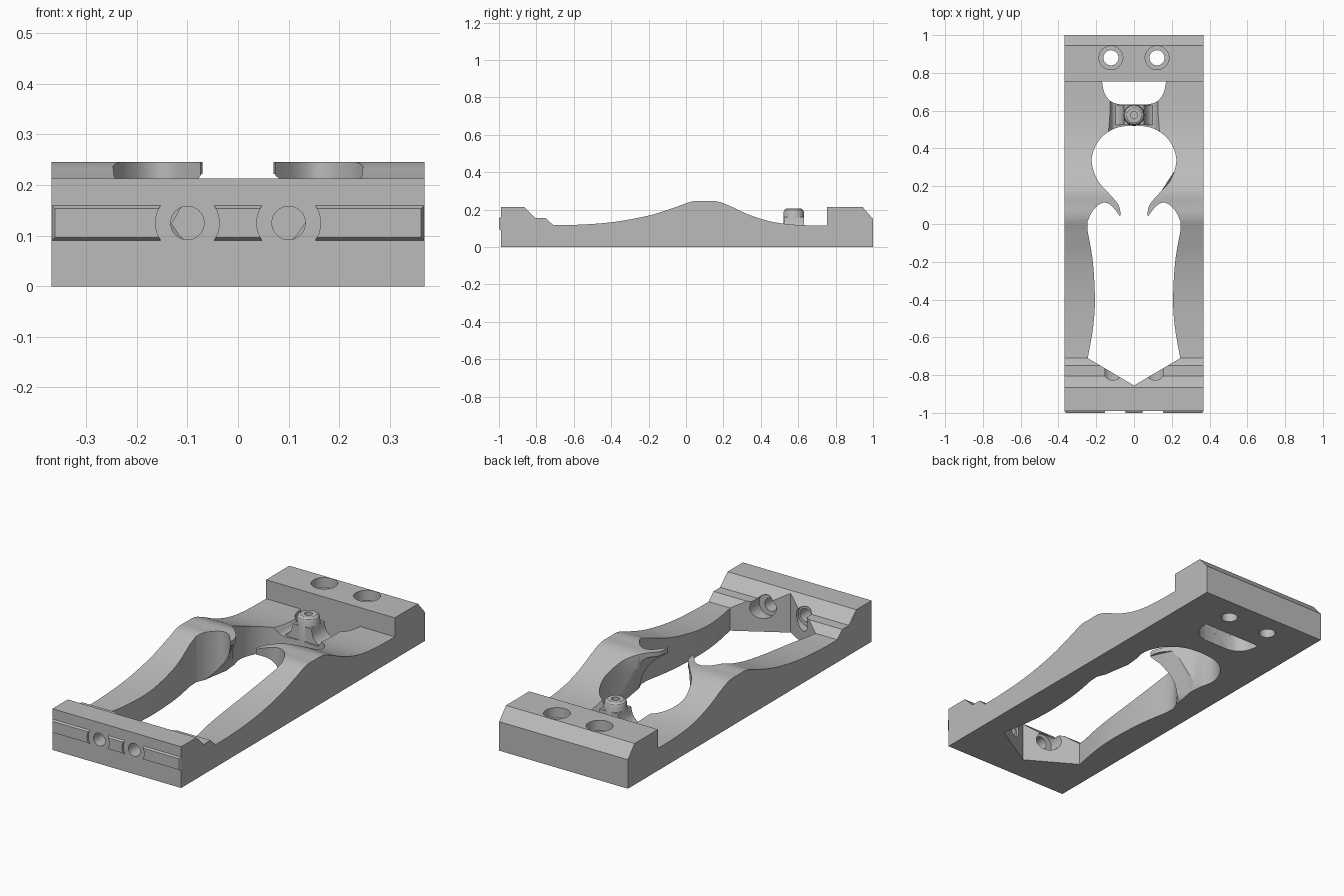
import bpy, bmesh, math
from mathutils import Vector

if "Cube" in bpy.data.objects:
    bpy.data.objects.remove(bpy.data.objects["Cube"])

grey = bpy.data.materials.new("light_grey")
grey.use_nodes = True
COLOUR = (0.5, 0.5, 0.5, 1)
grey.diffuse_color = COLOUR
grey.node_tree.nodes["Principled BSDF"].inputs["Base Color"].default_value = COLOUR


def spline(pts, steps=6):
    """Smooth curve through the points, end points included."""
    p = [Vector(q) for q in [pts[0], *pts, pts[-1]]]
    out = []
    for a, b, c, d in zip(p, p[1:], p[2:], p[3:]):
        for i in range(steps):
            t = i / steps
            q = 2 * b + (c - a) * t + (2 * a - 5 * b + 4 * c - d) * t**2 + (3 * b - a - 3 * c + d) * t**3
            out.append(tuple(q / 2))
    return out + [tuple(pts[-1])]


def mirrored(half):
    return half + [(-x, y) for x, y in reversed(half) if x > 0.0001]


def finish(name, bm):
    bmesh.ops.remove_doubles(bm, verts=bm.verts, dist=0.0001)
    bmesh.ops.recalc_face_normals(bm, faces=bm.faces)
    mesh = bpy.data.meshes.new(name)
    bm.to_mesh(mesh)
    bm.free()
    mesh.materials.append(grey)
    obj = bpy.data.objects.new(name, mesh)
    bpy.context.collection.objects.link(obj)
    return obj


def prism(name, pts, axis, a, b, end=None):
    """Extrude an outline along an axis, or loft it to a second outline."""
    place = {"X": lambda p, t: (t, p[0], p[1]),
             "Y": lambda p, t: (p[0], t, p[1]),
             "Z": lambda p, t: (p[0], p[1], t)}[axis]
    bm = bmesh.new()
    lo = [bm.verts.new(place(p, a)) for p in pts]
    hi = [bm.verts.new(place(p, b)) for p in (end or pts)]
    bm.faces.new(lo)
    bm.faces.new(hi)
    for i in range(len(lo)):
        j = (i + 1) % len(lo)
        bm.faces.new((lo[i], lo[j], hi[j], hi[i]))
    return finish(name, bm)


def circle(cx, cy, r, n=40):
    return [(cx + r * math.cos(k * math.tau / n), cy + r * math.sin(k * math.tau / n)) for k in range(n)]


def cut(obj, *cutters):
    for c in cutters:
        mod = obj.modifiers.new("cut", "BOOLEAN")
        mod.operation = "DIFFERENCE"
        mod.solver = "EXACT"
        mod.object = c
        bpy.context.view_layer.objects.active = obj
        bpy.ops.object.modifier_apply(modifier=mod.name)
        bpy.data.objects.remove(c)


def smooth(obj):
    bpy.ops.object.select_all(action="DESELECT")
    obj.select_set(True)
    bpy.context.view_layer.objects.active = obj
    bpy.ops.object.shade_smooth_by_angle(angle=math.radians(28))


W = 0.368

# Main frame: side profile across the full width
crest = spline([(-0.71, 0.117), (-0.6, 0.118), (-0.4, 0.132), (-0.2, 0.168), (-0.05, 0.215),
                (0.03, 0.243), (0.1, 0.245), (0.17, 0.243), (0.24, 0.217), (0.33, 0.175),
                (0.43, 0.142), (0.52, 0.125), (0.62, 0.117), (0.755, 0.115)])
profile = [(-0.99, 0), (-0.99, 0.213), (-0.865, 0.213), (-0.805, 0.155), (-0.75, 0.155)]
profile += crest + [(0.755, 0.213), (0.945, 0.213), (1, 0.15), (1, 0)]
frame = prism("main_frame", profile, "X", -W, W)

# Long opening with pointed front end, hooks and round back end
opening = [(0, -0.855)]
opening += spline([(0.245, -0.71), (0.217, -0.55), (0.207, -0.4), (0.218, -0.2), (0.245, -0.04)])
opening += spline([(0.247, 0.01), (0.225, 0.06), (0.19, 0.1), (0.153, 0.113), (0.116, 0.093), (0.074, 0.04)])
opening += spline([(0.07, 0.055), (0.085, 0.106), (0.14, 0.17), (0.195, 0.235), (0.224, 0.33),
                   (0.205, 0.41), (0.16, 0.47), (0.09, 0.51), (0, 0.522)])
cut(frame, prism("opening_cutter", mirrored(opening), "Z", -0.1, 0.4))

# Sloping underside of the hooks
low = mirrored([(0, -0.03), (0.243, -0.03), (0.225, 0.1), (0.207, 0.2), (0.215, 0.3), (0, 0.3)])
high = mirrored([(0, -0.03), (0.08, -0.03), (0.072, 0.04), (0.13, 0.17), (0.21, 0.28), (0, 0.3)])
cut(frame, prism("hook_cutter", low, "Z", -0.005, 0.222, high))

# Rear window and the dip in the bridge in front of it
window = [(0, 0.632)] + spline([(0.07, 0.632), (0.12, 0.648), (0.155, 0.69), (0.17, 0.755)]) + [(0, 0.755)]
cut(frame, prism("window_cutter", mirrored(window), "Z", -0.1, 0.4))
dip = [(0, 0.085)] + spline([(0.085, 0.085), (0.11, 0.095), (0.125, 0.115), (0.14, 0.135)]) + [(0.2, 0.3), (0, 0.3)]
cut(frame, prism("dip_cutter", mirrored(dip), "Y", 0.48, 0.69))

# Screw holes: vertical at the back, horizontal at the front
for s in (-1, 1):
    cut(frame,
        prism("rear_hole_cutter", circle(s * 0.122, 0.88, 0.04), "Z", -0.1, 0.4),
        prism("rear_bore_cutter", circle(s * 0.122, 0.88, 0.063), "Z", 0.16, 0.4),
        prism("front_hole_cutter", circle(s * 0.1, 0.125, 0.033), "Y", -1.1, -0.7),
        prism("front_bore_cutter", circle(s * 0.112, 0.122, 0.054), "Y", -0.835, -0.68))
smooth(frame)


# Raised locating strip on the front, relieved around the holes
def rect(inset):
    x, z0, z1 = W - inset, 0.09 + inset, 0.16 - inset
    return [(-x, z0), (x, z0), (x, z1), (-x, z1)]


strip = prism("front_strip", rect(0), "Y", -0.989, -1, rect(0.006))
for s in (-1, 1):
    cut(strip, prism("strip_cutter", circle(s * 0.1, 0.125, 0.063), "Y", -1.1, -0.9))
smooth(strip)

# Flared foot of the post on the bridge
foot = [(0, 0.07), (0.12, 0.07)] + spline([(0.115, 0.086), (0.085, 0.095), (0.063, 0.12), (0.052, 0.16)]) + [(0, 0.16)]
smooth(prism("post_foot", mirrored(foot), "Y", 0.523, 0.63))

# Turned post with a small blind hole
bm = bmesh.new()
turn = [(0, 0.06), (0.057, 0.06), (0.055, 0.185), (0.05, 0.198), (0.04, 0.205), (0.019, 0.205), (0.019, 0.15), (0, 0.15)]
ring = [bm.verts.new((r, 0.576, z)) for r, z in turn]
edges = [bm.edges.new(pair) for pair in zip(ring, ring[1:])]
bmesh.ops.spin(bm, geom=ring + edges, cent=(0, 0.576, 0), axis=(0, 0, 1), angle=math.tau, steps=36)
smooth(finish("post", bm))
